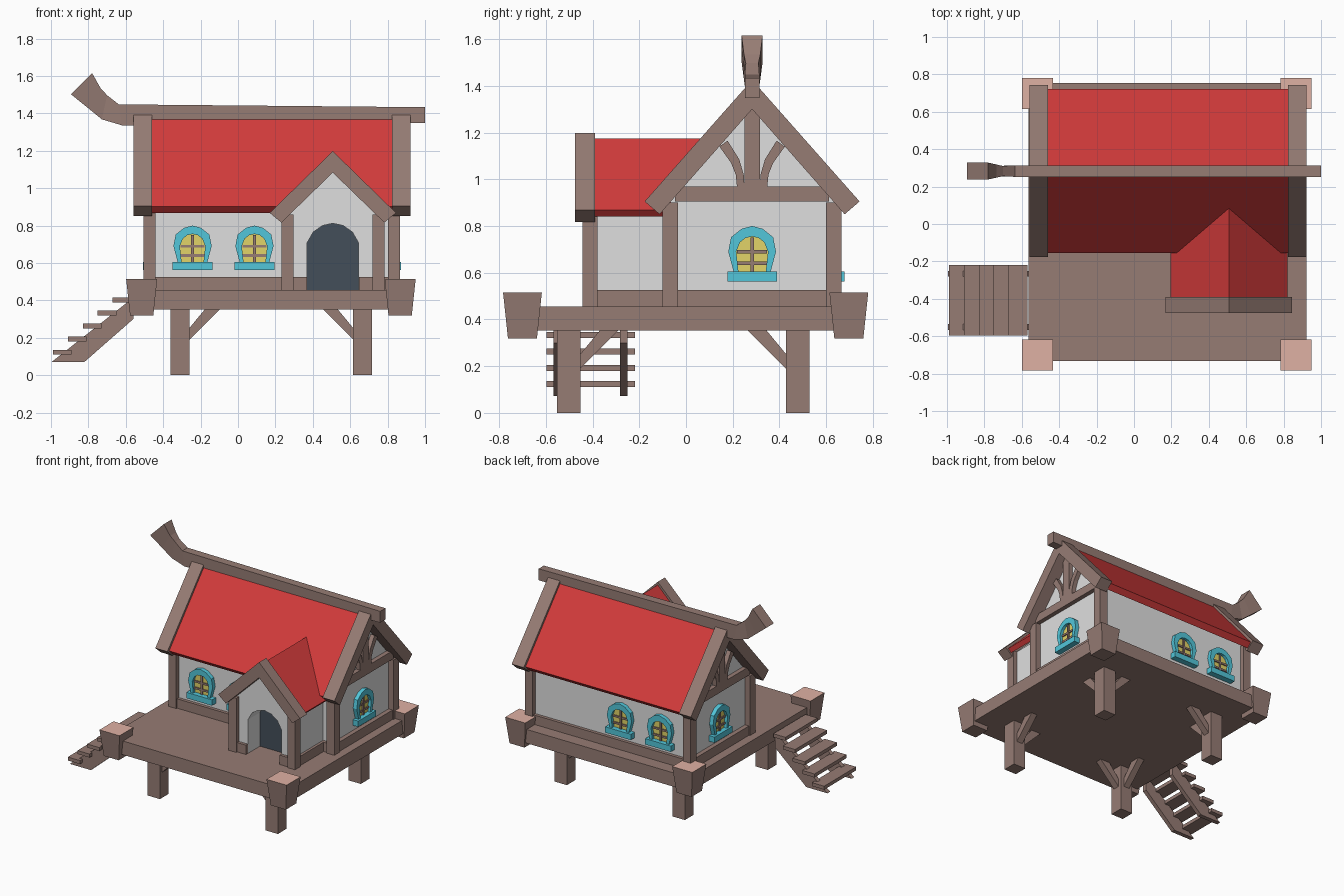
import bpy, bmesh, math
from mathutils import Matrix, Vector

if "Cube" in bpy.data.objects:
    bpy.data.objects.remove(bpy.data.objects["Cube"])


def material(name, r, g, b):
    lin = [((c / 255 + 0.055) / 1.055) ** 2.4 for c in (r, g, b)] + [1]
    m = bpy.data.materials.new(name)
    m.use_nodes = True
    m.diffuse_color = lin
    m.node_tree.nodes["Principled BSDF"].inputs["Base Color"].default_value = lin
    return m


WOOD = material("brown wood", 150, 124, 116)
CAP = material("pale wood", 223, 177, 163)
WALL = material("white plaster", 223, 223, 223)
RED = material("red roof", 210, 59, 59)
CYAN = material("cyan frame", 82, 198, 218)
GLASS = material("yellow glass", 226, 211, 104)
DARK = material("dark door", 68, 79, 90)


def finish(name, bm, mat, matrix=None):
    bmesh.ops.recalc_face_normals(bm, faces=bm.faces)
    if matrix:
        bm.transform(matrix)
    mesh = bpy.data.meshes.new(name)
    bm.to_mesh(mesh)
    bm.free()
    mesh.materials.append(mat)
    obj = bpy.data.objects.new(name, mesh)
    bpy.context.scene.collection.objects.link(obj)
    return obj


def prism(name, pts, axis, lo, hi, mat, matrix=None):
    """Extrude a (horizontal, z) outline along the x or y axis."""
    bm = bmesh.new()
    put = (lambda h, z, d: (h, d, z)) if axis == "y" else (lambda h, z, d: (d, h, z))
    a, b = ([bm.verts.new(put(h, z, d)) for h, z in pts] for d in (lo, hi))
    bm.faces.new(a)
    bm.faces.new(b)
    for i in range(len(pts)):
        j = (i + 1) % len(pts)
        bm.faces.new((a[i], a[j], b[j], b[i]))
    return finish(name, bm, mat, matrix)


def box(name, x0, x1, y0, y1, z0, z1, mat, matrix=None):
    return prism(name, [(x0, z0), (x1, z0), (x1, z1), (x0, z1)], "y", y0, y1, mat, matrix)


def mirrored(half, c=0):
    """Full outline from its right half, listed bottom to top."""
    return [(c + h, z) for h, z in half] + [(c - h, z) for h, z in reversed(half) if h]


def chevron(c, outer, tip, top, inner):
    return [(c, top), (c + outer[0], outer[1]), (c + tip[0], tip[1]), (c, inner),
            (c - tip[0], tip[1]), (c - outer[0], outer[1])]


CX, CY, PX = 0.181, 0.283, 0.507     # house centre, ridge line, porch centre
FLOOR, SILL = 0.455, 0.525

# Platform with tapered corner blocks
box("platform", -0.563, 0.922, -0.733, 0.753, 0.352, FLOOR, WOOD)
for x in (-0.515, 0.867):
    for y in (-0.7, 0.697):
        bm = bmesh.new()
        bmesh.ops.create_cube(bm, size=1)
        for v in bm.verts:
            r = 0.083 if v.co.z > 0 else 0.062
            v.co = (x + math.copysign(r, v.co.x), y + math.copysign(r, v.co.y),
                    0.515 if v.co.z > 0 else 0.318)
        block = finish("corner_block", bm, WOOD)
        block.data.materials.append(CAP)
        for f in block.data.polygons:
            f.material_index = int(f.normal.z > 0.9)

# Stilts with inward braces
for sx in (-1, 1):
    for sy in (-1, 1):
        x, y = 0.178 + sx * 0.488, -0.012 + sy * 0.49
        box("stilt", x - 0.051, x + 0.051, y - 0.051, y + 0.051, 0, 0.353, WOOD)
        for axis, c, s, d in (("y", x, sx, y), ("x", y, sy, x)):
            brace = [(0.04, 0.18), (0.04, 0.24), (0.135, 0.355), (0.215, 0.355)]
            pts = [(c - s * h, z) for h, z in (brace[0], brace[1], brace[2], brace[3])]
            prism("stilt_brace", pts, axis, d - 0.025, d + 0.025, WOOD)

# Stairs
for y in (-0.551, -0.266):
    prism("stair_stringer", [(-0.995, 0.072), (-0.82, 0.072), (-0.56, 0.3), (-0.56, 0.415)],
          "y", y - 0.016, y + 0.016, WOOD)
for i in range(5):
    x, z = -0.99 + i * 0.08, 0.11 + i * 0.07
    box("stair_tread", x, x + 0.1, -0.597, -0.218, z, z + 0.026, WOOD)

# Main house body
prism("house_walls", mirrored([(0.35, FLOOR), (0.35, 0.92), (0, 1.31)], CY), "x",
      CX - 0.645, CX + 0.645, WALL)
prism("main_roof", chevron(CY, (0.438, 0.902), (0.405, 0.867), 1.403, 1.33), "x",
      CX - 0.645, CX + 0.645, RED)
for sy in (-1, 1):
    y = CY + sy * 0.352
    box("long_sill", CX - 0.65, CX + 0.65, y - 0.022, y + 0.022, FLOOR, SILL, WOOD)
    for sx in (-1, 1):
        x = CX + sx * 0.654
        yc = CY + sy * 0.35
        box("house_post", x - 0.032, x + 0.032, yc - 0.033, yc + 0.033, FLOOR, 0.9, WOOD)

# Gable timber frames, the same on both ends
arc = [(0.032, 0.96), (0.036, 1.02), (0.055, 1.085), (0.105, 1.165),
       (0.14, 1.14), (0.09, 1.07), (0.07, 1.02), (0.064, 0.96)]
for s in (-1, 1):
    def span(a, b):
        return sorted((CX + s * a, CX + s * b))
    prism("gable_rafters", chevron(CY, (0.46, 0.905), (0.396, 0.85), 1.425, 1.3), "x",
          *span(0.642, 0.741), WOOD)
    x0, x1 = span(0.62, 0.678)
    box("gable_tie_beam", x0, x1, CY - 0.33, CY + 0.33, 0.905, 0.968, WOOD)
    box("gable_king_post", x0, x1, CY - 0.033, CY + 0.033, 0.96, 1.34, WOOD)
    box("gable_sill", x0, x1, CY - 0.33, CY + 0.33, FLOOR, SILL, WOOD)
    for side in (-1, 1):
        prism("gable_curved_brace", [(CY + side * h, z) for h, z in arc], "x", x0, x1, WOOD)

# Ridge beam with an upswept flared end: (top x, z, bottom x, z, half width)
sections = [(1, 1.433, 1, 1.348, 0.031), (-0.637, 1.448, -0.62, 1.336, 0.031),
            (-0.7, 1.497, -0.728, 1.368, 0.027), (-0.735, 1.535, -0.8, 1.427, 0.035),
            (-0.78, 1.615, -0.893, 1.502, 0.045)]
bm = bmesh.new()
rings = [[bm.verts.new(p) for p in ((tx, CY - w, tz), (tx, CY + w, tz),
                                    (bx, CY + w, bz), (bx, CY - w, bz))]
         for tx, tz, bx, bz, w in sections]
for a, b in zip(rings, rings[1:]):
    for i in range(4):
        j = (i + 1) % 4
        bm.faces.new((a[i], a[j], b[j], b[i]))
bm.faces.new(rings[0])
bm.faces.new(rings[-1])
finish("ridge_beam", bm, WOOD)

# Porch: thick front wall with an arched doorway, solid body behind
arch = [(0.138, FLOOR), (0.138, 0.707), (0.105, 0.765), (0.055, 0.8), (0, 0.812)]
shell = mirrored([(0.245, FLOOR), (0.245, 0.86), (0, 1.1)], PX)
doorway = mirrored(arch, PX)
prism("porch_front_wall", shell + doorway[::-1], "y", -0.41, -0.26, WALL)
prism("porch_body", shell, "y", -0.26, -0.05, WALL)
prism("door", doorway, "y", -0.268, -0.259, DARK)
prism("porch_roof", chevron(PX, (0.313, 0.868), (0.288, 0.84), 1.175, 1.12), "y", -0.392, 0.09, RED)
prism("porch_rafters", chevron(PX, (0.338, 0.868), (0.275, 0.816), 1.198, 1.083), "y",
      -0.475, -0.39, WOOD)
for s in (-1, 1):
    x = PX + s * 0.243
    box("porch_post", x - 0.032, x + 0.032, -0.443, -0.378, FLOOR, 0.86, WOOD)
    box("porch_side_sill", x - 0.022, x + 0.022, -0.38, -0.06, FLOOR, SILL, WOOD)
    a, b = sorted((PX + s * 0.139, PX + s * 0.23))
    box("porch_front_sill", a, b, -0.432, -0.27, FLOOR, SILL, WOOD)

# Arched windows, built facing the front and then turned into place
outer = [(0.078, 0.6), (0.102, 0.69), (0.09, 0.752), (0.045, 0.788), (0, 0.8)]
inner = [(0.058, 0.6), (0.068, 0.69), (0.052, 0.73), (0.028, 0.749), (0, 0.755)]


def window(x, y, angle):
    m = Matrix.Translation(Vector((x, y, 0))) @ Matrix.Rotation(math.radians(angle), 4, "Z")
    prism("window_frame", mirrored(outer) + mirrored(inner)[::-1], "y", -0.03, 0.01, CYAN, m)
    box("window_sill", -0.106, 0.106, -0.045, 0.01, 0.563, 0.606, CYAN, m)
    prism("window_glass", mirrored(inner), "y", -0.008, 0.005, GLASS, m)
    box("window_upright", -0.007, 0.007, -0.018, 0, 0.6, 0.75, WOOD, m)
    for z in (0.64, 0.69):
        box("window_crossbar", -0.064, 0.064, -0.016, 0, z - 0.007, z + 0.007, WOOD, m)


for x in (-0.243, 0.088):
    window(x, CY - 0.35, 0)
    window(x, CY + 0.35, 180)
window(CX + 0.645, CY, 90)
window(CX - 0.645, CY, -90)
